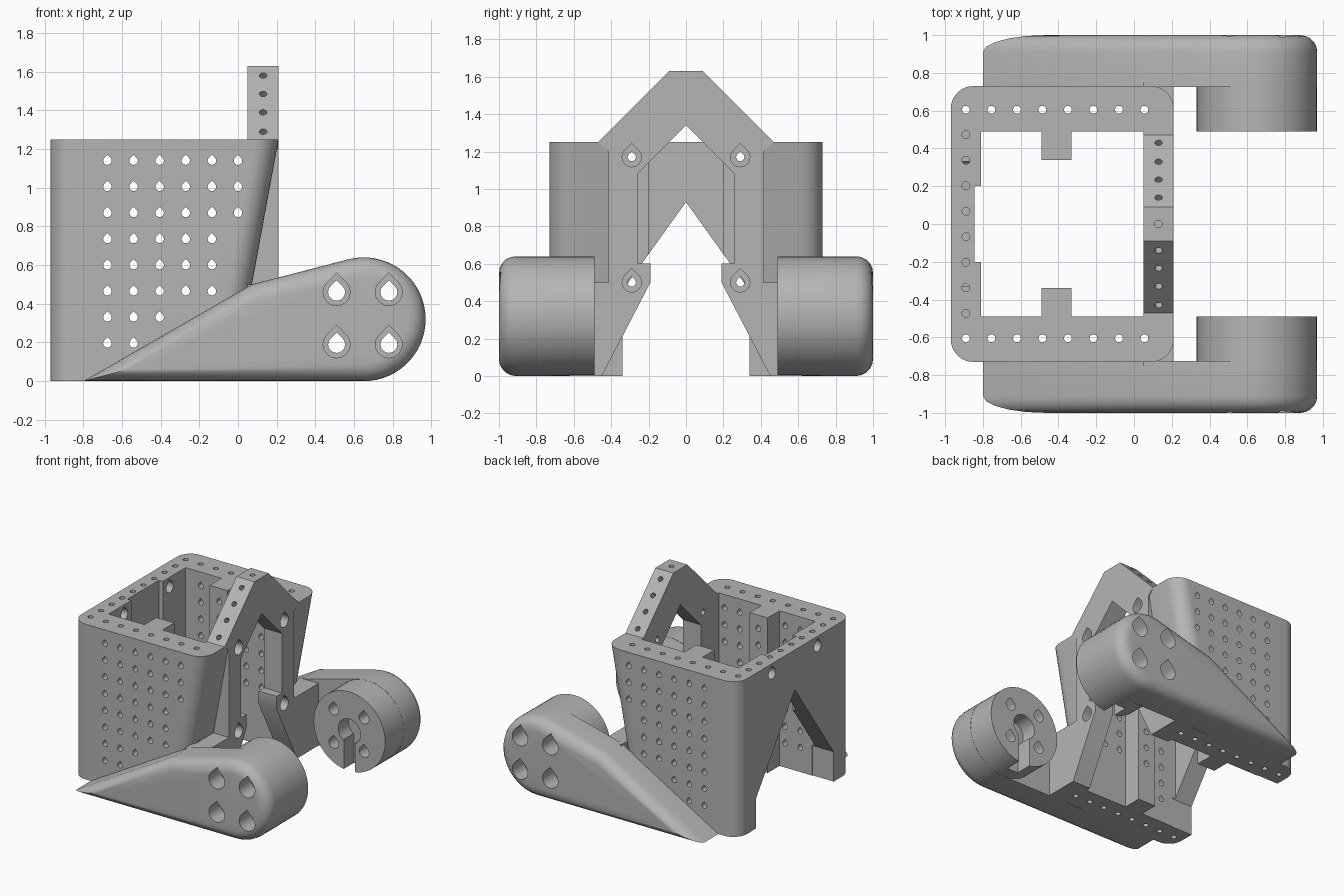
import bpy, bmesh
from math import sin, cos, pi, radians
from mathutils import Vector, Matrix

if "Cube" in bpy.data.objects:
    bpy.data.objects.remove(bpy.data.objects["Cube"], do_unlink=True)

GREY = bpy.data.materials.new("plain grey")
GREY.use_nodes = True
GREY.diffuse_color = (0.46, 0.46, 0.46, 1)
GREY.node_tree.nodes["Principled BSDF"].inputs["Base Color"].default_value = GREY.diffuse_color


# ---- helpers ----
def to_mesh(bm):
    bmesh.ops.recalc_face_normals(bm, faces=bm.faces[:])
    me = bpy.data.meshes.new("part")
    bm.to_mesh(me)
    bm.free()
    return me


def prism(pts, axis, a, b):
    """Extrude a 2D outline along an axis; outline is (y,z), (x,z) or (y,x)."""
    place = {"x": lambda u, v, w: (w, u, v),
             "y": lambda u, v, w: (u, w, v),
             "z": lambda u, v, w: (v, u, w)}[axis]
    bm = bmesh.new()
    low = [bm.verts.new(place(u, v, a)) for u, v in pts]
    high = [bm.verts.new(place(u, v, b)) for u, v in pts]
    bm.faces.new(low)
    bm.faces.new(high)
    for i in range(len(pts)):
        j = (i + 1) % len(pts)
        bm.faces.new((low[i], low[j], high[j], high[i]))
    return to_mesh(bm)


def mirrored(half):
    return half + [(-u, v) for u, v in reversed(half) if u != 0]


def arc(u, v, r, start, end, n):
    angles = [radians(start + (end - start) * i / n) for i in range(n + 1)]
    return [(u + r * cos(t), v + r * sin(t)) for t in angles]


def teardrop(u, v, r):
    return arc(u, v, r, 135, 405, 12) + [(u, v + r * 1.414)]


def rod(point, direction, r, length):
    bm = bmesh.new()
    turn = Vector(direction).to_track_quat("Z", "Y").to_matrix().to_4x4()
    bmesh.ops.create_cone(bm, cap_ends=True, segments=12, radius1=r, radius2=r,
                          depth=length, matrix=Matrix.Translation(point) @ turn)
    return to_mesh(bm)


def part(name, me):
    ob = bpy.data.objects.new(name, me)
    bpy.context.scene.collection.objects.link(ob)
    return ob


def cut(ob, meshes):
    bm = bmesh.new()
    for me in meshes:
        bm.from_mesh(me)
    cutter = part("cutter", to_mesh(bm))
    cutter.hide_render = True
    mod = ob.modifiers.new("cut", "BOOLEAN")
    mod.operation, mod.solver, mod.object = "DIFFERENCE", "EXACT", cutter
    mod.use_self = True
    deps = bpy.context.evaluated_depsgraph_get()
    me = bpy.data.meshes.new_from_object(ob.evaluated_get(deps))
    ob.modifiers.clear()
    ob.data = me
    bpy.data.objects.remove(cutter, do_unlink=True)


def finish(ob, smooth=True):
    ob.data.materials.clear()
    ob.data.materials.append(GREY)
    if smooth:
        bpy.ops.object.select_all(action="DESELECT")
        ob.select_set(True)
        bpy.context.view_layer.objects.active = ob
        bpy.ops.object.shade_smooth_by_angle(angle=radians(32))


# ---- box body with rounded corners and a leaning front edge ----
R = 0.12
plan = (arc(0.73 - R, 0.21 - R, R, 0, 90, 8) + arc(R - 0.73, 0.21 - R, R, 90, 180, 8)
        + arc(R - 0.73, R - 0.97, R, 180, 270, 8) + arc(0.73 - R, R - 0.97, R, 270, 360, 8))
body = part("box_body", prism(plan, "z", 0, 1.25))
for v in body.data.vertices:
    if v.co.z < 0.1 and v.co.x > -0.3:
        v.co.x -= 0.23

# inner space leaves the ribs and a shallow groove standing in plan
inside = mirrored([(0.2, -0.845), (0.2, -0.81), (0.49, -0.81), (0.49, -0.49), (0.34, -0.49),
                   (0.34, -0.33), (0.49, -0.33), (0.49, 0.05), (0.41, 0.05), (0.41, 0.5)])
cut(body, [prism(inside, "z", -0.2, 1.5)])
doorway = mirrored([(0, 0.93), (0.495, 0.24), (0.495, -0.1)])
cut(body, [prism(doorway, "x", -1.2, -0.78)])

# side grid, rim and back holes
STEP = 0.135
holes = []
for row, count in enumerate((6, 6, 6, 5, 5, 5, 3, 2)):
    for col in range(count):
        holes.append(prism(teardrop(-0.675 + STEP * col, 1.14 - STEP * row, 0.022), "y", -1, 1))
rim = [rod((-0.89 + STEP * i, s * 0.605, 0.6), (0, 0, 1), 0.021, 2)
       for i in range(8) for s in (-1, 1)]
holes += rim
holes += [rod((-0.89, STEP * (i - 3.5), 1.25), (0, 0, 1), 0.021, 0.12) for i in range(8)]
holes += [prism(teardrop(s * 0.29, 1.17, 0.045), "x", -1.2, -0.7) for s in (-1, 1)]
cut(body, holes)
finish(body)

# ---- sills closing the lower front corners ----
for s, side in ((-1, "right"), (1, "left")):
    sill = part(side + "_sill", prism([(s * 0.49, -0.1), (s * 0.72, -0.1),
                                       (s * 0.72, 0.06), (s * 0.49, 0.06)], "z", 0, 0.39))
    cut(sill, rim)
    finish(sill, False)

# ---- arched frame with splayed feet ----
arch = mirrored([(0, 1.34), (0.26, 1.08), (0.26, 0.6), (0.19, 0.6), (0.19, 0.5), (0.45, 0),
                 (0.75, 0), (0.75, 0.5), (0.415, 0.5), (0.415, 1.2), (0.47, 1.25), (0.09, 1.63)])
frame = part("arched_frame", prism(arch, "x", 0.05, 0.21))
holes = [rod((0.13, 0, 1.63), (0, 0, 1), 0.02, 0.2)]
for s in (-1, 1):
    holes += [rod((0.13, s * y, 1.72 - y), (0, s, 1), 0.02, 0.2)
              for y in (0.14, 0.235, 0.33, 0.43)]
    for z in (0.5, 1.17):
        holes += [prism(teardrop(s * 0.29, z, 0.022), "x", -0.1, 0.4),
                  prism(teardrop(s * 0.29, z, 0.052), "x", 0.13, 0.4)]
cut(frame, holes + rim)
finish(frame)

# ---- tapered arms and their drums ----
CX, CZ, RAD = 0.65, 0.32, 0.32
outline = [(-0.8, 0), (0.07, 0.5)] + arc(CX, CZ, RAD, 104, -90, 32)
keyhole = [(CX - 0.05, -0.1), (CX - 0.05, 0.24)] + arc(CX, CZ, 0.1, 235, -55, 16) + \
          [(CX + 0.05, 0.24), (CX + 0.05, -0.1)]
for s, side in ((-1, "right"), (1, "left")):
    bm = bmesh.new()
    bm.from_mesh(prism(outline, "y", s * 0.725, s))
    outer = [e for e in bm.edges if all(abs(v.co.y) > 0.99 for v in e.verts)]
    bmesh.ops.bevel(bm, geom=outer, offset=0.09, segments=5, profile=0.5,
                    affect="EDGES", clamp_overlap=False)
    arm = part(side + "_arm", to_mesh(bm))
    drum = part(side + "_drum", prism(arc(CX, CZ, RAD - 0.001, 0, 352.5, 47), "y",
                                      s * 0.49, s * 0.76))
    bolts = []
    for x in (0.51, 0.78):
        for z in (0.19, 0.46):
            bolts += [prism(teardrop(x, z, 0.044), "y", s * 0.3, s * 1.2),
                      prism(teardrop(x, z, 0.07), "y", s * 0.85, s * 1.2)]
    cut(arm, bolts)
    cut(drum, bolts + [prism(keyhole, "y", s * 0.4, s * 0.62)])
    finish(arm)
    finish(drum)
